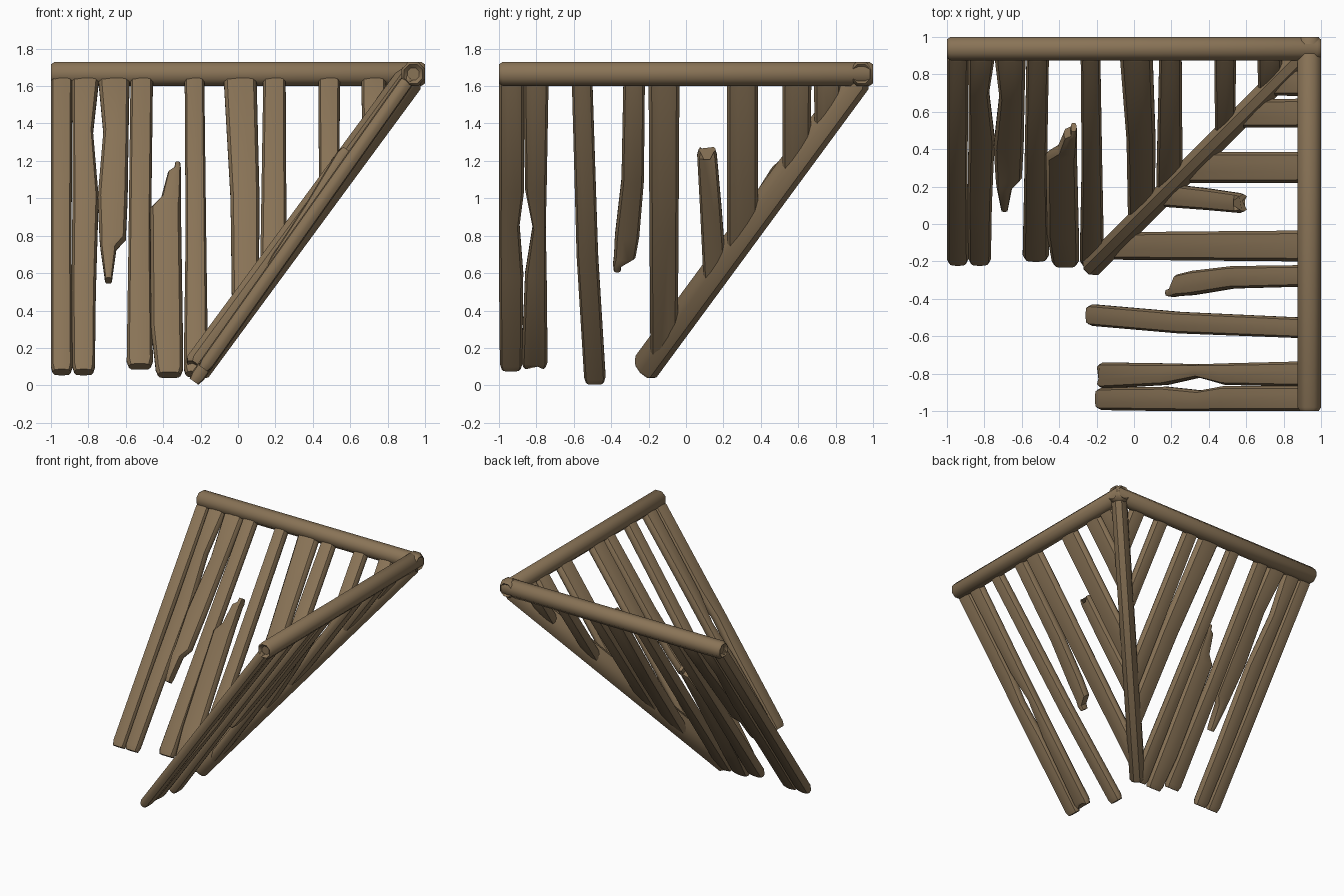
import bpy, bmesh, math
from mathutils import Vector

if "Cube" in bpy.data.objects:
    bpy.data.objects.remove(bpy.data.objects["Cube"])

wood = bpy.data.materials.new("weathered_brown_wood")
wood.diffuse_color = (0.25, 0.172, 0.094, 1)
wood.use_nodes = True
wood.node_tree.nodes["Principled BSDF"].inputs["Base Color"].default_value = wood.diffuse_color


def loft(name, rings, swap=False, clip=False):
    """Skin rings of points, cap both ends, optionally cut on the valley diagonal."""
    bm = bmesh.new()
    vs = [[bm.verts.new(p) for p in r] for r in rings]
    n = len(rings[0])
    for a, b in zip(vs, vs[1:]):
        for i in range(n):
            j = (i + 1) % n
            bm.faces.new((a[i], a[j], b[j], b[i]))
    bm.faces.new(vs[0])
    bm.faces.new(vs[-1])
    if clip:
        cut = bmesh.ops.bisect_plane(bm, geom=bm.verts[:] + bm.edges[:] + bm.faces[:],
                                     plane_co=(0, 0, 0), plane_no=(1, -1, 0), clear_outer=True)
        edges = [g for g in cut["geom_cut"] if isinstance(g, bmesh.types.BMEdge)]
        if edges:
            bmesh.ops.holes_fill(bm, edges=edges, sides=0)
    if swap:
        for v in bm.verts:
            v.co.x, v.co.y = v.co.y, v.co.x
    bmesh.ops.recalc_face_normals(bm, faces=bm.faces[:])
    for f in bm.faces:
        f.smooth = True
    for e in bm.edges:
        e.smooth = e.calc_face_angle(0) < math.radians(40)
    me = bpy.data.meshes.new(name)
    bm.to_mesh(me)
    bm.free()
    me.materials.append(wood)
    bpy.context.collection.objects.link(bpy.data.objects.new(name, me))


def log(name, a, b, side, up, rw, rh):
    """Eight-sided log with chamfered, slightly dished ends."""
    a, b, side, up = Vector(a), Vector(b), Vector(side).normalized(), Vector(up).normalized()
    d = (b - a).normalized()
    k = 1 / math.cos(math.pi / 8)

    def ring(c, s):
        return [c + side * rw * k * s * math.cos(t) + up * rh * k * s * math.sin(t)
                for t in (math.pi * (i + .5) / 4 for i in range(8))]
    loft(name, [ring(a + d * .02, .5), ring(a, .8), ring(a + d * .02, 1),
                ring(b - d * .02, 1), ring(b, .8), ring(b - d * .02, .5)])


# Plank cross-section: flattened round slab
SECTION = [(-1, -.3), (-.8, -.85), (-.3, -1), (.3, -1), (.8, -.85), (1, -.3),
           (1, .3), (.8, .85), (.3, 1), (-.3, 1), (-.8, .85), (-1, .3)]
ALONG = Vector((0, .579, .815))
NORMAL = Vector((0, -.815, .579))


def plank(name, stations, swap=False, notch=(0.02, 0), thick=.038):
    """Stations run top to bottom: height, left edge, right edge, optional lift."""
    st = [tuple(s) + (0,) * (4 - len(s)) for s in stations]
    full = [st[0], (st[0][0] - .03,) + st[0][1:]] + st[1:-1] + \
           [(st[-1][0] + .03,) + st[-1][1:], st[-1]]
    rings = []
    for i, (z, l, r, lift) in enumerate(full):
        end = i in (0, len(full) - 1)
        w, t = (r - l) / 2 * (.84 if end else 1), thick * (.75 if end else 1)
        pull = -notch[0] if i == 0 else notch[1] if end else 0
        c = Vector(((l + r) / 2, -.2 + (z - .07) / 1.41 - lift, z))
        rings.append([c + Vector((u * w, 0, 0)) + NORMAL * v * t
                      + ALONG * (pull if abs(u) < .5 else 0) for u, v in SECTION])
    loft(name, rings, swap, True)


# Ridge beams and the valley rafter
log("back_ridge_beam", (-1, .9375, 1.665), (1, .9375, 1.665), (0, 1, 0), (0, 0, 1), .0625, .064)
log("right_ridge_beam", (.9375, -1, 1.665), (.9375, 1, 1.665), (1, 0, 0), (0, 0, 1), .0625, .064)
log("valley_rafter", (-.225, -.225, .085), (.93, .93, 1.655), (1, -1, 0), (-.49, -.49, .72), .058, .08)

T = 1.645
# Planks of the front-facing slope (edges measured along x)
back = [
    [(T, -1, -.885), (.8, -1, -.89), (.07, -1, -.885)],
    [(T, -.89, -.745), (1.35, -.885, -.775), (1.0, -.885, -.745), (.5, -.89, -.76), (.07, -.885, -.765)],
    [(T, -.745, -.58), (1.35, -.72, -.585, .02), (1.0, -.75, -.59, .04), (.78, -.74, -.6, .05),
     (.73, -.735, -.65, .06), (.56, -.715, -.67, .06)],
    [(T, -.575, -.455), (.8, -.585, -.465), (.1, -.595, -.455)],
    [(1.18, -.34, -.305, .07), (1.13, -.375, -.305, .07), (1.0, -.41, -.305, .06),
     (.94, -.47, -.305, .05), (.3, -.465, -.295, .01), (.055, -.44, -.295)],
    [(T, -.285, -.18), (.8, -.28, -.17), (.06, -.29, -.16)],
    [(T, -.075, .1), (1.0, -.04, .115), (.2, -.03, .11)],
    [(T, .135, .255), (.7, .12, .26), (.2, .12, .26)],
    [(T, .43, .545), (.6, .435, .54)],
    [(T, .66, .79), (.9, .67, .79)],
]
for i, s in enumerate(back):
    plank(f"front_slope_plank_{i + 1}", s, notch=(0 if i == 4 else .02, 0))

# Planks of the left-facing slope (edges measured along y)
right = [
    [(T, -1, -.865), (1.05, -1, -.865), (.86, -1, -.89), (.6, -1, -.87), (.09, -.995, -.875)],
    [(T, -.87, -.735), (1.05, -.86, -.745), (.85, -.82, -.75), (.6, -.86, -.745), (.1, -.88, -.74)],
    [(T, -.61, -.5), (.7, -.585, -.47), (.02, -.545, -.43)],
    [(T, -.335, -.22), (1.1, -.345, -.225), (.8, -.38, -.25), (.69, -.385, -.27), (.62, -.39, -.345)],
    [(T, -.2, -.035), (.8, -.195, -.04), (.1, -.19, -.045)],
    [(1.26, .06, .165, .06), (.95, .075, .19, .03), (.4, .1, .23)],
    [(T, .22, .385), (.4, .22, .385)],
    [(T, .515, .67), (.7, .515, .66)],
    [(T, .685, .83), (.9, .69, .82)],
]
for i, s in enumerate(right):
    plank(f"left_slope_plank_{i + 1}", s, True, notch=(.05 if i == 5 else .02, .02 if i == 1 else 0))
